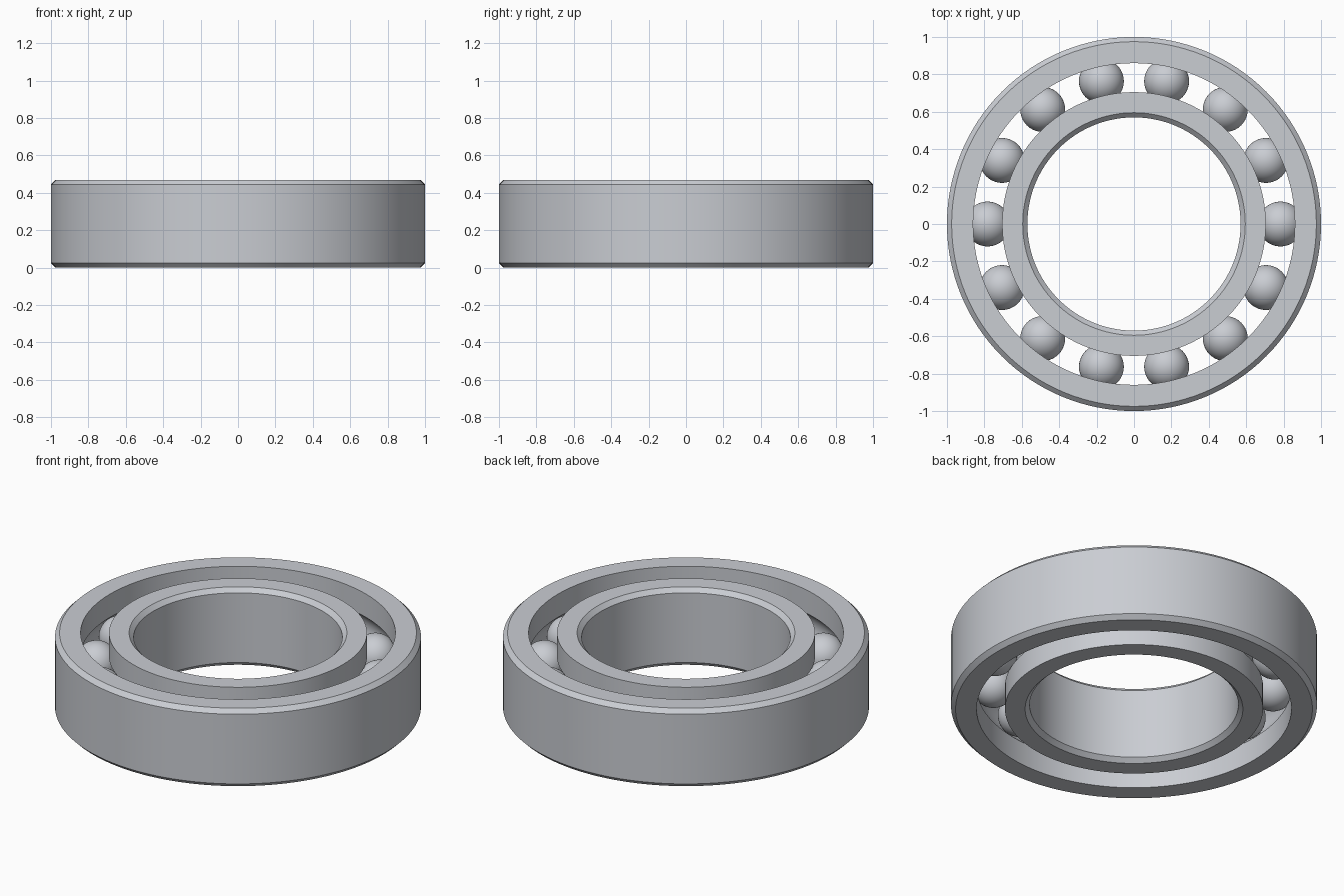
import bpy, bmesh, math

cube = bpy.data.objects.get("Cube")
if cube:
    bpy.data.objects.remove(cube)

HEIGHT, CHAMFER = 0.47, 0.025
MID = HEIGHT / 2
PITCH, BALL_R, GROOVE_R, BALLS = 0.783, 0.12, 0.122, 14

steel = bpy.data.materials.new("brushed steel")
steel.use_nodes = True
colour = (0.59, 0.61, 0.65, 1)
steel.diffuse_color = colour
steel.node_tree.nodes["Principled BSDF"].inputs["Base Color"].default_value = colour


def finish(bm, name, angle):
    bmesh.ops.recalc_face_normals(bm, faces=bm.faces)
    mesh = bpy.data.meshes.new(name)
    bm.to_mesh(mesh)
    bm.free()
    mesh.materials.append(steel)
    obj = bpy.data.objects.new(name, mesh)
    bpy.context.collection.objects.link(obj)
    bpy.ops.object.select_all(action="DESELECT")
    obj.select_set(True)
    bpy.context.view_layer.objects.active = obj
    bpy.ops.object.shade_smooth_by_angle(angle=math.radians(angle))
    return obj


def race(name, plain, land, steps=16, segments=128):
    """Lathe a ring: chamfered plain wall on one side, ball groove in the land."""
    side = 1 if plain > land else -1
    inset = plain - side * CHAMFER
    profile = [(land, HEIGHT), (inset, HEIGHT), (plain, HEIGHT - CHAMFER),
               (plain, CHAMFER), (inset, 0), (land, 0)]
    # circular groove following the balls, from bottom to top
    limit = math.acos(abs(land - PITCH) / GROOVE_R)
    for i in range(steps + 1):
        a = limit * (2 * i / steps - 1)
        profile.append((PITCH + side * GROOVE_R * math.cos(a),
                        MID + GROOVE_R * math.sin(a)))
    bm = bmesh.new()
    verts = [bm.verts.new((r, 0, z)) for r, z in profile]
    edges = [bm.edges.new((v, verts[i - 1])) for i, v in enumerate(verts)]
    bmesh.ops.spin(bm, geom=verts + edges, cent=(0, 0, 0), axis=(0, 0, 1),
                   angle=math.tau, steps=segments, use_merge=True)
    bmesh.ops.remove_doubles(bm, verts=bm.verts, dist=0.0001)
    return finish(bm, name, 25)


# Outer and inner races
race("outer_race", 1.0, 0.86)
race("inner_race", 0.57, 0.705)

# Balls evenly spaced in the groove
bm = bmesh.new()
bmesh.ops.create_uvsphere(bm, u_segments=40, v_segments=24, radius=BALL_R)
first = finish(bm, "ball_1", 60)
for i in range(BALLS):
    ball = first if i == 0 else first.copy()
    if i:
        ball.name = f"ball_{i + 1}"
        bpy.context.collection.objects.link(ball)
    a = math.tau * i / BALLS
    ball.location = (PITCH * math.cos(a), PITCH * math.sin(a), MID)
